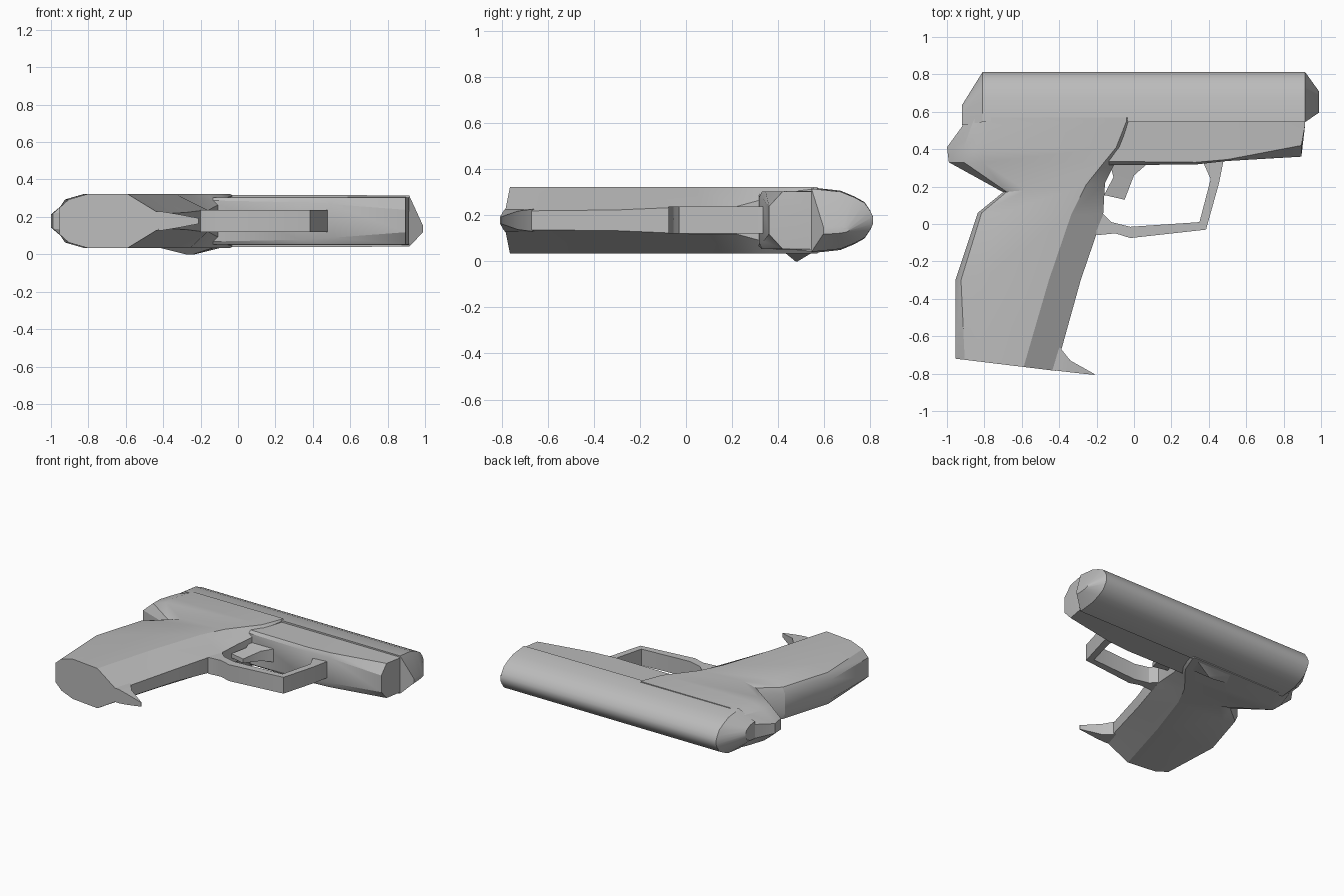
import bpy, bmesh, math

MID = 0.178   # height of the symmetry plane of the pistol lying on its side

cube = bpy.data.objects.get("Cube")
if cube:
    bpy.data.objects.remove(cube, do_unlink=True)

grey = bpy.data.materials.new("gunmetal_grey")
grey.use_nodes = True
grey.diffuse_color = (0.5, 0.5, 0.5, 1)
grey.node_tree.nodes["Principled BSDF"].inputs["Base Color"].default_value = (0.5, 0.5, 0.5, 1)


def loft(name, rings, angle=28):
    """Skin a list of equal-length rings and close both ends."""
    bm = bmesh.new()
    loops = [[bm.verts.new(p) for p in ring] for ring in rings]
    n = len(loops[0])
    for a, b in zip(loops, loops[1:]):
        for i in range(n):
            j = (i + 1) % n
            bm.faces.new((a[i], a[j], b[j], b[i]))
    bm.faces.new(loops[0])
    bm.faces.new(loops[-1])
    bmesh.ops.recalc_face_normals(bm, faces=bm.faces)
    mesh = bpy.data.meshes.new(name)
    bm.to_mesh(mesh)
    bm.free()
    obj = bpy.data.objects.new(name, mesh)
    bpy.context.collection.objects.link(obj)
    mesh.materials.append(grey)
    bpy.ops.object.select_all(action='DESELECT')
    obj.select_set(True)
    bpy.context.view_layer.objects.active = obj
    bpy.ops.object.shade_smooth_by_angle(angle=math.radians(angle))
    return obj


def mirrored(half):
    """Complete a half outline of (u, height) pairs across the middle plane."""
    return [(u, MID + h) for u, h in half] + [(u, MID - h) for u, h in reversed(half)]


# Slide: rounded top, bevelled rear, pointed muzzle
profile = mirrored([(0.545, 0.137), (0.67, 0.124), (0.73, 0.10), (0.775, 0.076),
                    (0.80, 0.04), (0.812, 0.015)])


def slide_ring(x, y_mid=0.65, z_mid=MID, sy=1.0, sz=1.0):
    return [(x, y_mid + (y - 0.65) * sy, z_mid + (z - MID) * sz) for y, z in profile]


loft("slide", [slide_ring(-0.92, 0.57, 0.19, 0.4, 0.45),
               slide_ring(-0.81, sz=1.04), slide_ring(0.915),
               slide_ring(0.99, 0.64, 0.135, 0.42, 0.12)])


# Grip and receiver: stacked sections from the butt up to the slide
def grip_ring(y_back, y_front, back, front, bevel, cut, hb, hf):
    half = [(back, hb), (back + bevel, 0.75 * 0.144 + hb * 0.1),
            (back + bevel + 0.1, 0.144), (front - cut, 0.144), (front, hf)]
    return [(x, y_back + (y_front - y_back) * (x - back) / (front - back), z)
            for x, z in mirrored(half)]


loft("grip", [grip_ring(*row) for row in (
    (-0.72, -0.785, -0.955, -0.42, 0.05, 0.17, 0.07, 0.04),
    (-0.30, -0.30, -0.955, -0.285, 0.03, 0.17, 0.07, 0.045),
    (0.06, 0.05, -0.835, -0.165, 0.02, 0.17, 0.07, 0.06),
    (0.17, 0.22, -0.70, -0.155, 0.02, 0.10, 0.08, 0.06),
    (0.33, 0.33, -0.99, -0.10, 0.08, 0.06, 0.04, 0.09),
    (0.41, 0.41, -1.0, -0.075, 0.09, 0.02, 0.035, 0.12),
    (0.52, 0.55, -0.92, -0.03, 0.05, 0.01, 0.05, 0.135),
    (0.57, 0.57, -0.90, -0.03, 0.05, 0.01, 0.05, 0.13))])

# Frame under the barrel, bevelled more strongly towards the nose
loft("frame", [[(x, y, z) for y, z in mirrored(
    [(0.57, 0.128), (side, 0.125), (low, width)])] for x, side, low, width in (
        (-0.15, 0.335, 0.315, 0.11), (0.33, 0.33, 0.318, 0.10),
        (0.50, 0.345, 0.337, 0.09), (0.895, 0.42, 0.36, 0.06), (0.915, 0.53, 0.53, 0.05))])

# Trigger guard: flat bar following inner and outer outlines
guard = [((-0.20, 0.09), (-0.20, -0.06)), ((-0.12, 0.01), (-0.10, -0.05)),
         ((-0.02, -0.015), (-0.02, -0.075)), ((0.35, 0.01), (0.385, -0.03)),
         ((0.41, 0.24), (0.455, 0.22)), ((0.37, 0.33), (0.48, 0.345))]
loft("trigger_guard", [[(*inner, MID + 0.06), (*outer, MID + 0.06),
                        (*outer, MID - 0.058), (*inner, MID - 0.058)]
                       for inner, outer in guard])

# Trigger: blade tapering to its tip
loft("trigger", [[(x0, y0, MID + h), (x1, y1, MID + h), (x1, y1, MID - h), (x0, y0, MID - h)]
                 for x0, y0, x1, y1, h in ((-0.13, 0.33, 0.08, 0.33, 0.05),
                                           (-0.11, 0.25, 0.0, 0.26, 0.035),
                                           (-0.16, 0.155, -0.05, 0.13, 0.015))])

# Toe: thin spur at the front of the butt
loft("butt_toe", [[(x, top, MID + h), (x, bottom, MID + h), (x, bottom, MID - h), (x, top, MID - h)]
                  for x, top, bottom, h in ((-0.46, -0.66, -0.78, 0.05), (-0.405, -0.65, -0.785, 0.05),
                                            (-0.34, -0.73, -0.793, 0.04), (-0.21, -0.803, -0.807, 0.015))])

# Slide stop: low pyramid on the lower side
loft("slide_stop", [[(-0.46, 0.44, 0.045), (-0.40, 0.56, 0.045), (-0.05, 0.56, 0.045), (-0.10, 0.42, 0.045)],
                    [(-0.28, 0.475, 0.0), (-0.27, 0.485, 0.0), (-0.23, 0.485, 0.0), (-0.24, 0.475, 0.0)]])
